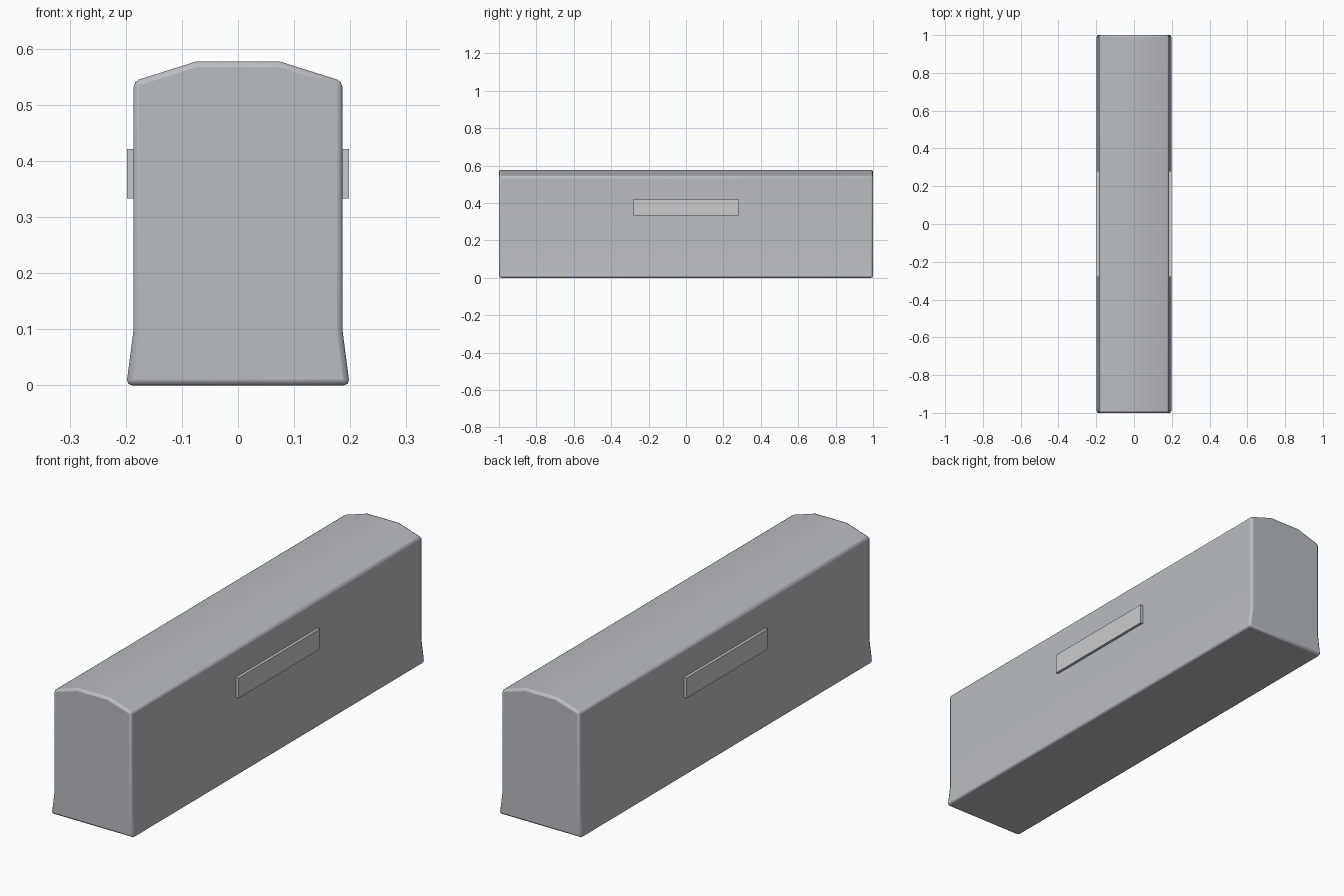
import bpy, bmesh

if "Cube" in bpy.data.objects:
    bpy.data.objects.remove(bpy.data.objects["Cube"])


def material(name, color):
    mat = bpy.data.materials.new(name)
    mat.diffuse_color = color
    mat.use_nodes = True
    mat.node_tree.nodes["Principled BSDF"].inputs["Base Color"].default_value = mat.diffuse_color
    return mat


def finish(name, bm, mat, bevel, segments):
    bmesh.ops.recalc_face_normals(bm, faces=bm.faces[:])
    mesh = bpy.data.meshes.new(name)
    bm.to_mesh(mesh)
    bm.free()
    obj = bpy.data.objects.new(name, mesh)
    bpy.context.collection.objects.link(obj)
    mesh.materials.append(mat)
    if bevel:
        mod = obj.modifiers.new("Bevel", "BEVEL")
        mod.width, mod.segments = bevel, segments
        mod.limit_method, mod.angle_limit = "ANGLE", 0.6
    return obj


dark = material("dark_grey", (0.49, 0.51, 0.535, 1))
light = material("light_grey", (0.8, 0.81, 0.82, 1))

# Body: flared base and chamfered crown, extruded lengthwise
half = [(0.199, 0.0), (0.186, 0.10), (0.186, 0.542), (0.075, 0.577)]
profile = half + [(-x, z) for x, z in reversed(half)]
bm = bmesh.new()
face = bm.faces.new([bm.verts.new((x, -1, z)) for x, z in profile])
ext = bmesh.ops.extrude_face_region(bm, geom=[face])
bmesh.ops.translate(bm, vec=(0, 2, 0),
                    verts=[v for v in ext["geom"] if isinstance(v, bmesh.types.BMVert)])
if len(bm.faces) < len(profile) + 2:
    bm.faces.new([v for v in face.verts])
body = finish("body", bm, dark, 0.01, 2)
bpy.context.view_layer.objects.active = body
body.select_set(True)
bpy.ops.object.shade_smooth_by_angle(angle=0.6)

# Raised plates on both long sides
for side, label in ((1, "right"), (-1, "left")):
    bm = bmesh.new()
    bmesh.ops.create_cube(bm, size=1)
    bmesh.ops.scale(bm, vec=(0.024, 0.56, 0.088), verts=bm.verts)
    bmesh.ops.translate(bm, vec=(side * 0.186, 0, 0.377), verts=bm.verts)
    finish("side_plate_" + label, bm, light, 0, 1)
